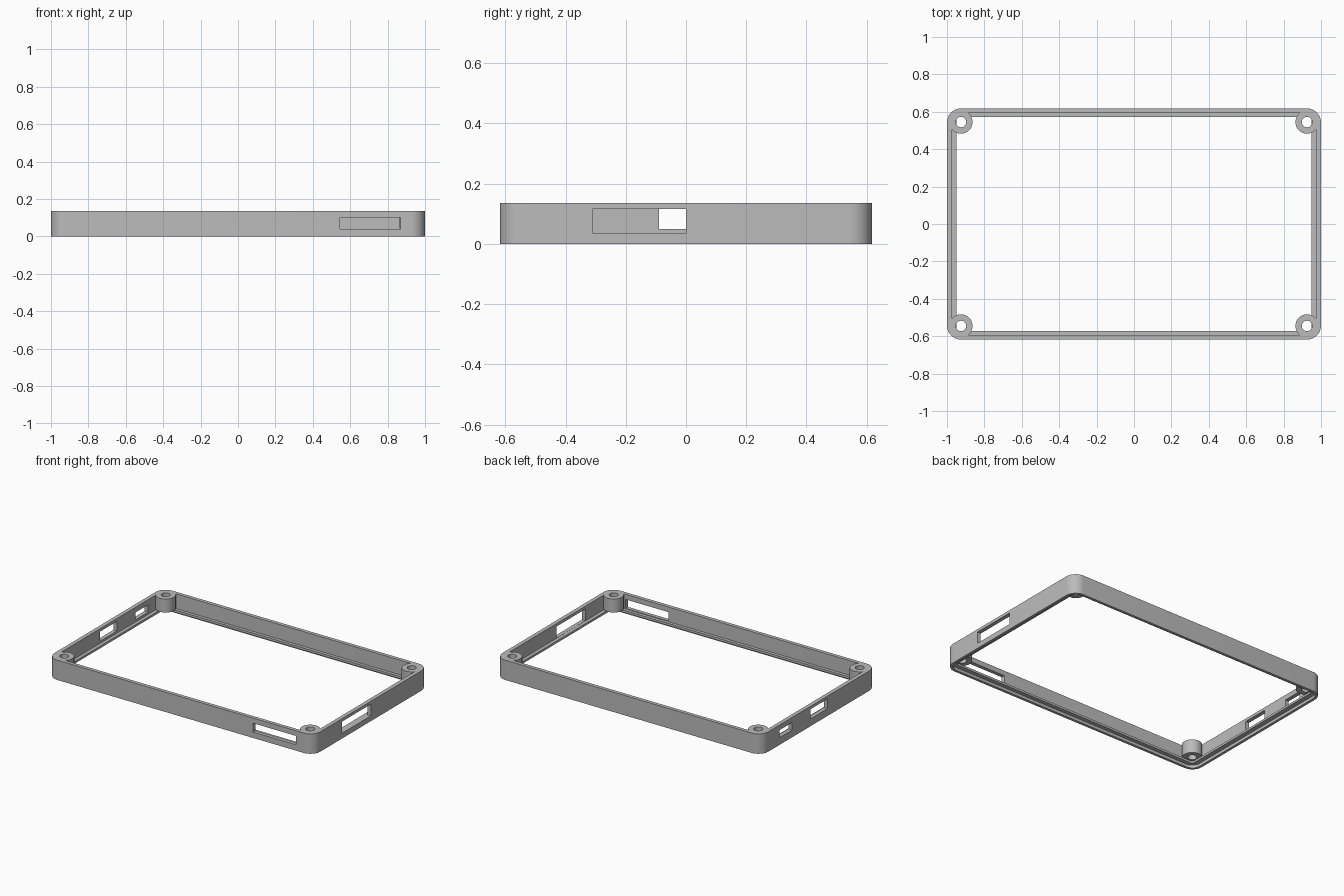
import bpy, bmesh, math

cube = bpy.data.objects.get("Cube")
if cube:
    bpy.data.objects.remove(cube, do_unlink=True)

grey = bpy.data.materials.new("plain_grey")
colour = (0.5, 0.5, 0.5, 1)
grey.diffuse_color = colour
grey.use_nodes = True
grey.node_tree.nodes["Principled BSDF"].inputs["Base Color"].default_value = colour

HEIGHT = 0.135
LEDGE = 0.035


def make_object(name, bm):
    bmesh.ops.recalc_face_normals(bm, faces=bm.faces)
    mesh = bpy.data.meshes.new(name)
    bm.to_mesh(mesh)
    bm.free()
    mesh.materials.append(grey)
    obj = bpy.data.objects.new(name, mesh)
    bpy.context.collection.objects.link(obj)
    return obj


def rounded_ring(bm, hx, hy, r, z, steps=10):
    """Closed loop of vertices around a rounded rectangle."""
    loop = []
    for k, (sx, sy) in enumerate([(1, 1), (-1, 1), (-1, -1), (1, -1)]):
        for i in range(steps + 1):
            a = math.pi / 2 * (k + i / steps)
            loop.append(bm.verts.new((sx * (hx - r) + r * math.cos(a),
                                      sy * (hy - r) + r * math.sin(a), z)))
    return loop


def bridge(bm, loops):
    """Skin consecutive loops, joining the last back to the first."""
    n = len(loops[0])
    for a, b in zip(loops, loops[1:] + loops[:1]):
        for i in range(n):
            j = (i + 1) % n
            bm.faces.new((a[i], a[j], b[j], b[i]))


def smooth(obj):
    bpy.ops.object.select_all(action='DESELECT')
    bpy.context.view_layer.objects.active = obj
    obj.select_set(True)
    bpy.ops.object.shade_smooth_by_angle(angle=math.radians(30))


# Frame wall with an inner ledge and a rebate underneath
outer = (1.0, 0.618, 0.075)
wall = (0.973, 0.593, 0.048)
lip = (0.95, 0.572, 0.02)
rebate = (0.982, 0.6, 0.057)
bm = bmesh.new()
bridge(bm, [rounded_ring(bm, *size, z) for size, z in [
    (outer, 0), (outer, HEIGHT), (wall, HEIGHT), (wall, LEDGE),
    (lip, LEDGE), (lip, 0.02), (rebate, 0.02), (rebate, 0)]])
frame = make_object("frame", bm)

# Port openings through the walls: x range, y range, z range
openings = {
    "right_long_port": ((0.96, 1.05), (-0.31, 0.0), (0.036, 0.115)),
    "front_long_port": ((0.545, 0.87), (-0.65, -0.58), (0.04, 0.1)),
    "left_port": ((-1.05, -0.96), (-0.09, 0.09), (0.05, 0.115)),
    "left_small_port": ((-1.05, -0.96), (0.29, 0.425), (0.05, 0.1)),
}
cutters = []
for name, spans in openings.items():
    bm = bmesh.new()
    bmesh.ops.create_cube(bm, size=1)
    for v in bm.verts:
        v.co = [lo if c < 0 else hi for c, (lo, hi) in zip(v.co, spans)]
    cutter = make_object(name + "_cutter", bm)
    cutter.hide_render = True
    mod = frame.modifiers.new(name, 'BOOLEAN')
    mod.operation = 'DIFFERENCE'
    mod.solver = 'EXACT'
    mod.object = cutter
    cutters.append(cutter)

bpy.ops.object.select_all(action='DESELECT')
bpy.context.view_layer.objects.active = frame
frame.select_set(True)
for mod in list(frame.modifiers):
    bpy.ops.object.modifier_apply(modifier=mod.name)
for cutter in cutters:
    bpy.data.objects.remove(cutter, do_unlink=True)
smooth(frame)

# Screw bosses in the four corners
for side, sx in (("left", 1), ("right", -1)):
    for end, sy in (("back", 1), ("front", -1)):
        bm = bmesh.new()
        bridge(bm, [rounded_ring(bm, r, r, r, z) for r, z in [
            (0.062, 0.043), (0.062, HEIGHT), (0.028, HEIGHT), (0.028, 0.043)]])
        bmesh.ops.remove_doubles(bm, verts=bm.verts, dist=0.0001)
        boss = make_object(f"{end}_{side}_screw_boss", bm)
        boss.location = (sx * 0.925, sy * 0.545, 0)
        smooth(boss)
